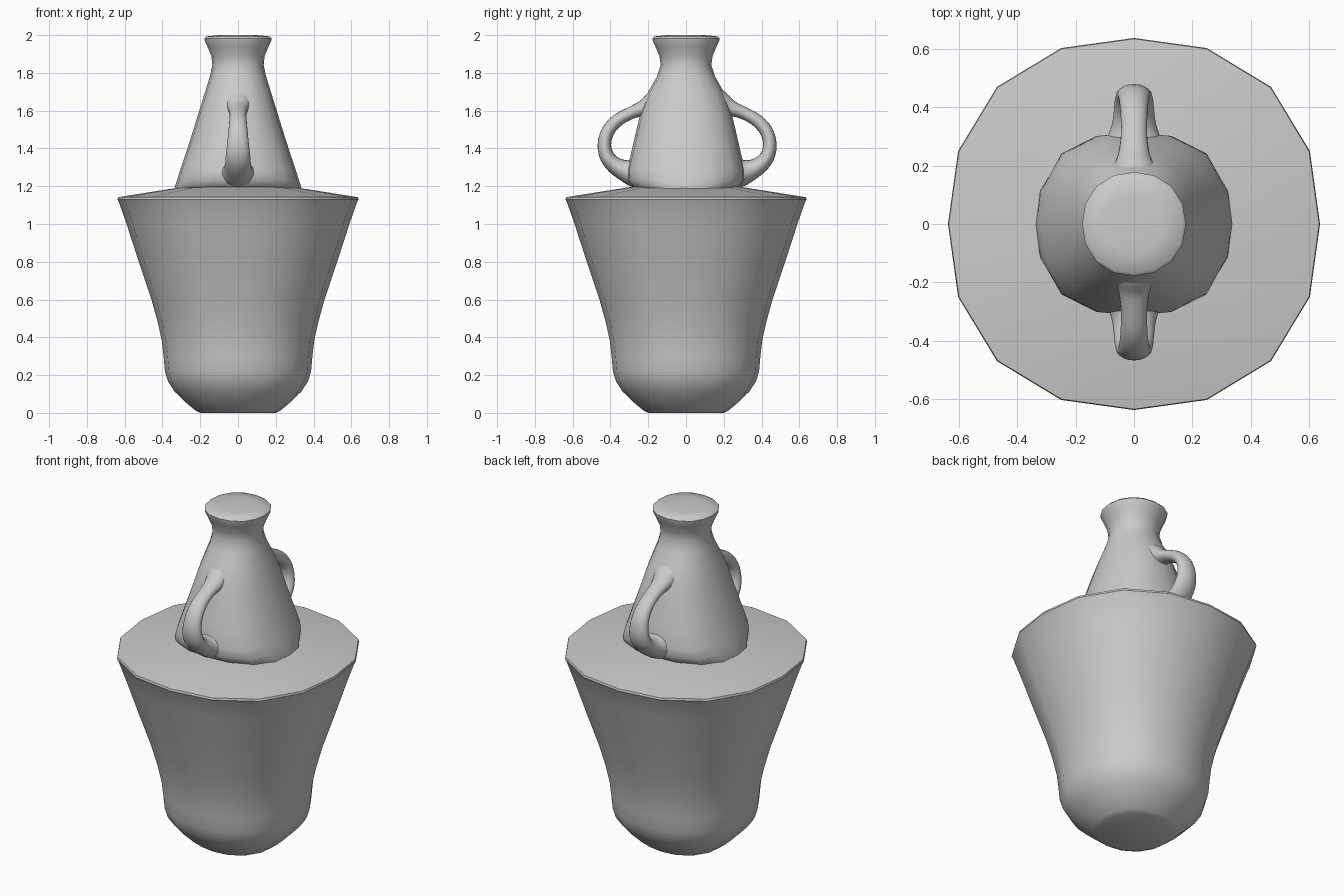
import bpy, bmesh, math
from mathutils import Vector

cube = bpy.data.objects.get("Cube")
if cube:
    bpy.data.objects.remove(cube, do_unlink=True)

clay = bpy.data.materials.new("grey clay")
clay.use_nodes = True
clay.diffuse_color = (0.6, 0.6, 0.6, 1)
clay.node_tree.nodes["Principled BSDF"].inputs["Base Color"].default_value = (0.6, 0.6, 0.6, 1)


def superellipse(rx, ry, power, count=16):
    """Outline points of a slightly squared round section."""
    pts = []
    for i in range(count):
        a = 2 * math.pi * i / count
        c, s = math.cos(a), math.sin(a)
        r = (abs(c) ** power + abs(s) ** power) ** (-1 / power)
        pts.append((rx * r * c, ry * r * s))
    return pts


def loft(name, rings, angle):
    """Skin a list of point rings and cap both ends."""
    bm = bmesh.new()
    loops = [[bm.verts.new(p) for p in ring] for ring in rings]
    n = len(loops[0])
    for low, high in zip(loops, loops[1:]):
        for i in range(n):
            j = (i + 1) % n
            bm.faces.new((low[i], low[j], high[j], high[i]))
    bm.faces.new(loops[0][::-1])
    bm.faces.new(loops[-1])
    bmesh.ops.recalc_face_normals(bm, faces=bm.faces)
    mesh = bpy.data.meshes.new(name)
    bm.to_mesh(mesh)
    bm.free()
    mesh.materials.append(clay)
    obj = bpy.data.objects.new(name, mesh)
    bpy.context.collection.objects.link(obj)
    bpy.ops.object.select_all(action='DESELECT')
    obj.select_set(True)
    bpy.context.view_layer.objects.active = obj
    bpy.ops.object.shade_smooth_by_angle(angle=math.radians(angle))


# Flared lower body with its shallow sloping shoulder: (radius, z)
body = [(0.20, 0), (0.225, 0.012), (0.28, 0.058), (0.335, 0.112), (0.37, 0.165),
        (0.387, 0.22), (0.394, 0.30), (0.403, 0.38), (0.425, 0.48), (0.458, 0.60),
        (0.525, 0.80), (0.59, 1.0), (0.630, 1.115), (0.638, 1.13), (0.635, 1.142),
        (0.30, 1.195)]
loft("body", [[(x, y, z) for x, y in superellipse(r, r, 2.27)] for r, z in body], 38)

# Tapering neck, squarer at the base: (rx, ry, z, section power)
neck = [(0.337, 0.27, 1.185, 2.5), (0.332, 0.292, 1.205, 2.6), (0.322, 0.312, 1.235, 2.7),
        (0.306, 0.312, 1.285, 2.7), (0.268, 0.285, 1.40, 2.6), (0.236, 0.262, 1.50, 2.5),
        (0.205, 0.238, 1.60, 2.4), (0.174, 0.200, 1.70, 2.3), (0.149, 0.154, 1.78, 2.2),
        (0.136, 0.134, 1.84, 2.15), (0.141, 0.141, 1.89, 2.15), (0.162, 0.162, 1.94, 2.15),
        (0.176, 0.176, 1.97, 2.15), (0.178, 0.178, 1.983, 2.15), (0.168, 0.168, 1.993, 2.15),
        (0.10, 0.10, 2.0, 2.15)]
loft("neck", [[(x, y, z) for x, y in superellipse(rx, ry, p)] for rx, ry, z, p in neck], 50)

# Handle path, flaring where it joins the neck: (y, z, half width, half thickness)
handle = [(0.14, 1.645, 0.10, 0.085), (0.19, 1.63, 0.072, 0.064), (0.235, 1.612, 0.054, 0.042),
          (0.30, 1.587, 0.045, 0.033), (0.37, 1.548, 0.046, 0.034), (0.42, 1.49, 0.051, 0.035),
          (0.438, 1.42, 0.058, 0.036), (0.424, 1.357, 0.065, 0.039), (0.385, 1.312, 0.069, 0.045),
          (0.335, 1.285, 0.076, 0.056), (0.285, 1.272, 0.095, 0.075), (0.23, 1.27, 0.13, 0.085)]


def smooth_path(points, steps=3):
    """Catmull-Rom curve through the points."""
    p = [Vector(q) for q in (points[0], *points, points[-1])]
    out = []
    for a, b, c, d in zip(p, p[1:], p[2:], p[3:]):
        for t in (k / steps for k in range(steps)):
            out.append(b + (c - a) * (t / 2) + (a * 2 - b * 5 + c * 4 - d) * (t * t / 2)
                       + (b * 3 - a - c * 3 + d) * (t ** 3 / 2))
    return out + [p[-1]]


def sweep(path, side, shift):
    """Elliptical sections set square to the path."""
    rings = []
    for k, (y, z, w, t) in enumerate(path):
        a, b = path[max(k - 1, 0)], path[min(k + 1, len(path) - 1)]
        d = Vector((b[0] - a[0], b[1] - a[1])).normalized()
        rings.append([(w * math.cos(u), side * (y - d.y * t * math.sin(u)) + shift,
                       z + d.x * t * math.sin(u))
                      for u in (2 * math.pi * i / 20 for i in range(20))])
    return rings


for name, side in (("front_handle", -1), ("back_handle", 1)):
    loft(name, sweep(smooth_path(handle), side, 0.006), 60)
